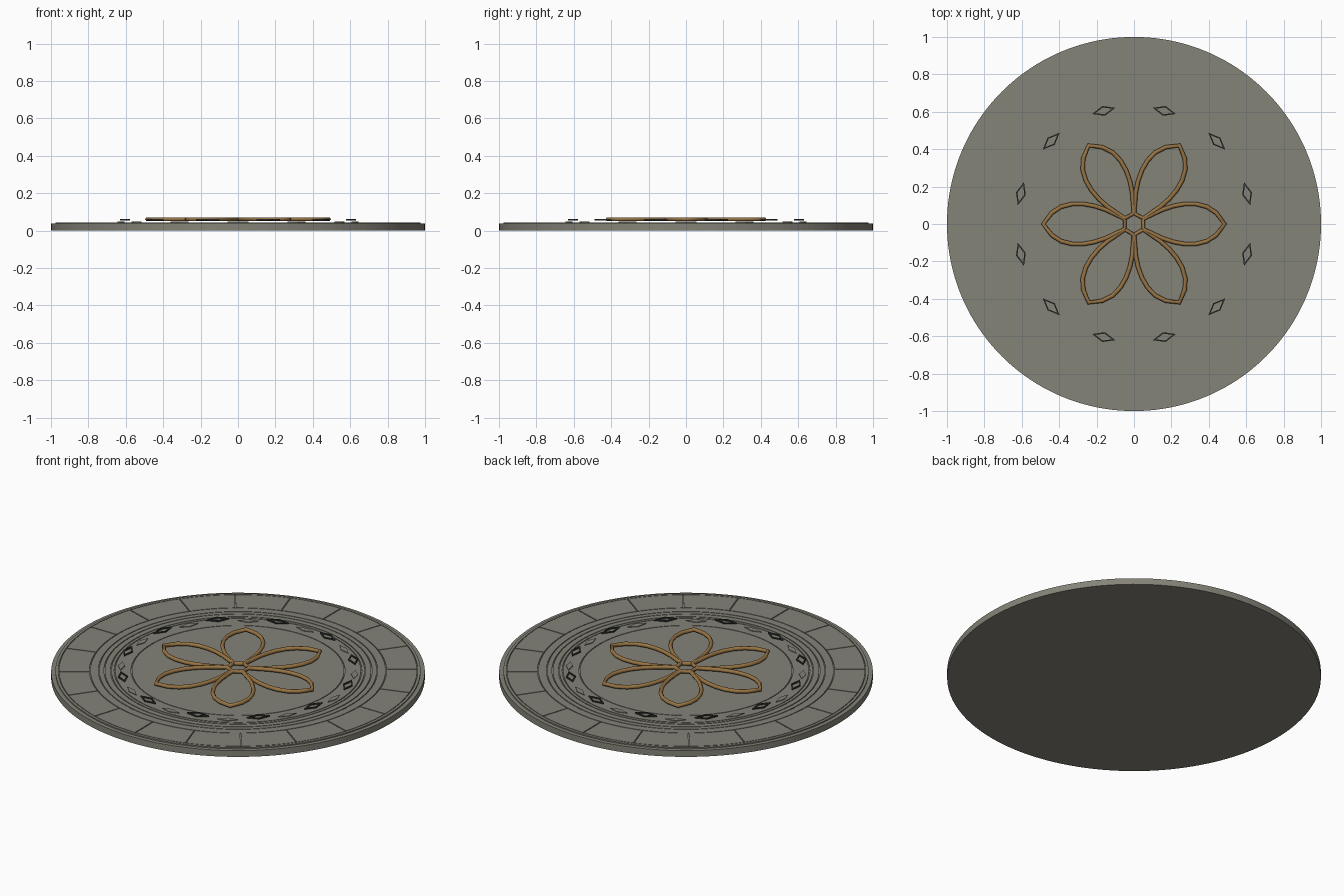
import bpy, bmesh, math
from math import sin, cos, pi, radians

cube = bpy.data.objects.get("Cube")
if cube:
    bpy.data.objects.remove(cube, do_unlink=True)


def material(name, rgb):
    m = bpy.data.materials.new(name)
    m.use_nodes = True
    m.diffuse_color = (*rgb, 1)
    bsdf = m.node_tree.nodes["Principled BSDF"]
    bsdf.inputs["Base Color"].default_value = (*rgb, 1)
    bsdf.inputs["Roughness"].default_value = 0.8
    return m


stone = material("grey stone", (0.235, 0.23, 0.19))
iron = material("dark iron", (0.045, 0.045, 0.04))
bronze = material("bronze", (0.31, 0.175, 0.058))

TOP = 0.044       # height of the paved surface
GROOVE = 0.006    # depth of the carved lines
SEGMENTS = 160


def finish(name, bm, mat):
    bmesh.ops.recalc_face_normals(bm, faces=bm.faces[:])
    mesh = bpy.data.meshes.new(name)
    bm.to_mesh(mesh)
    bm.free()
    mesh.materials.append(mat)
    obj = bpy.data.objects.new(name, mesh)
    bpy.context.collection.objects.link(obj)
    return obj


def lathe(name, profile, mat):
    bm = bmesh.new()
    verts = [bm.verts.new((r, 0, z)) for r, z in profile]
    edges = [bm.edges.new(pair) for pair in zip(verts, verts[1:])]
    bmesh.ops.spin(bm, geom=verts + edges, axis=(0, 0, 1), cent=(0, 0, 0),
                   angle=2 * pi, steps=SEGMENTS, use_merge=True)
    bmesh.ops.remove_doubles(bm, verts=bm.verts[:], dist=0.0001)
    return finish(name, bm, mat)


def add_prism(bm, outline, z0, z1):
    low = [bm.verts.new((x, y, z0)) for x, y in outline]
    high = [bm.verts.new((x, y, z1)) for x, y in outline]
    bm.faces.new(low[::-1])
    bm.faces.new(high)
    for i in range(len(low)):
        j = (i + 1) % len(low)
        bm.faces.new((low[i], low[j], high[j], high[i]))


def diamond(angle, radius, length, width):
    # Long axis follows the circle
    c, s = cos(angle), sin(angle)
    corners = [(width, 0), (0, length), (-width, 0), (0, -length)]
    return [((radius + u) * c - v * s, (radius + u) * s + v * c)
            for u, v in corners]


# Round slab: stepped rim, recess for the outer paving, ring grooves
floor = TOP - GROOVE
profile = [(0, 0), (1, 0), (1, 0.037), (0.977, 0.037), (0.977, TOP),
           (0.962, TOP), (0.962, floor), (0.79, floor), (0.79, TOP)]
for r in (0.745, 0.715, 0.68, 0.66, 0.57):
    profile += [(r + 0.0025, TOP), (r + 0.0025, floor),
                (r - 0.0025, floor), (r - 0.0025, TOP)]
profile.append((0, TOP))
lathe("stone_slab", profile, stone)

# Outer ring of paving blocks with open joints
BLOCKS = 20
bm = bmesh.new()
for k in range(BLOCKS):
    start, span, steps = 2 * pi * k / BLOCKS, 2 * pi / BLOCKS, 8
    arcs = []
    for r in (0.795, 0.958):
        gap = 0.003 / r
        arcs.append([(r * cos(a), r * sin(a)) for a in
                     (start + gap + (span - 2 * gap) * i / steps
                      for i in range(steps + 1))])
    add_prism(bm, arcs[1] + arcs[0][::-1], floor - 0.001, TOP)
finish("paving_blocks", bm, stone)

# Flat stone diamonds
bm = bmesh.new()
for k in range(12):
    add_prism(bm, diamond(radians(30 * k), 0.626, 0.055, 0.018),
              TOP - 0.001, TOP + 0.004)
finish("stone_diamonds", bm, stone)

# Raised dark diamond frames between them
bm = bmesh.new()
for k in range(12):
    a = radians(15 + 30 * k)
    outer = diamond(a, 0.626, 0.064, 0.027)
    inner = diamond(a, 0.626, 0.047, 0.019)
    rings = [[bm.verts.new((x, y, z)) for x, y in shape]
             for shape, z in ((outer, 0.055), (outer, 0.062),
                              (inner, 0.062), (inner, 0.055))]
    for n in range(4):
        p, q = rings[n], rings[(n + 1) % 4]
        for i in range(4):
            j = (i + 1) % 4
            bm.faces.new((p[i], p[j], q[j], q[i]))
finish("diamond_frames", bm, iron)

# Six-petal flower of bent bronze rod
half = [(0.05, 0.027), (0.1, 0.052), (0.15, 0.076), (0.21, 0.096), (0.27, 0.107),
        (0.33, 0.107), (0.39, 0.092), (0.44, 0.059)]
petal = half + [(0.485, 0)] + [(x, -y) for x, y in reversed(half)]
curve = bpy.data.curves.new("flower_petals", 'CURVE')
curve.dimensions = '3D'
curve.bevel_depth = 0.0115
curve.bevel_resolution = 1
for k in range(6):
    c, s = cos(k * pi / 3), sin(k * pi / 3)
    spline = curve.splines.new('POLY')
    spline.points.add(len(petal) - 1)
    spline.use_cyclic_u = True
    for point, (x, y) in zip(spline.points, petal):
        point.co = (x * c - y * s, x * s + y * c, 0.061, 1)
curve.materials.append(bronze)
flower = bpy.data.objects.new("flower_petals", curve)
bpy.context.collection.objects.link(flower)
